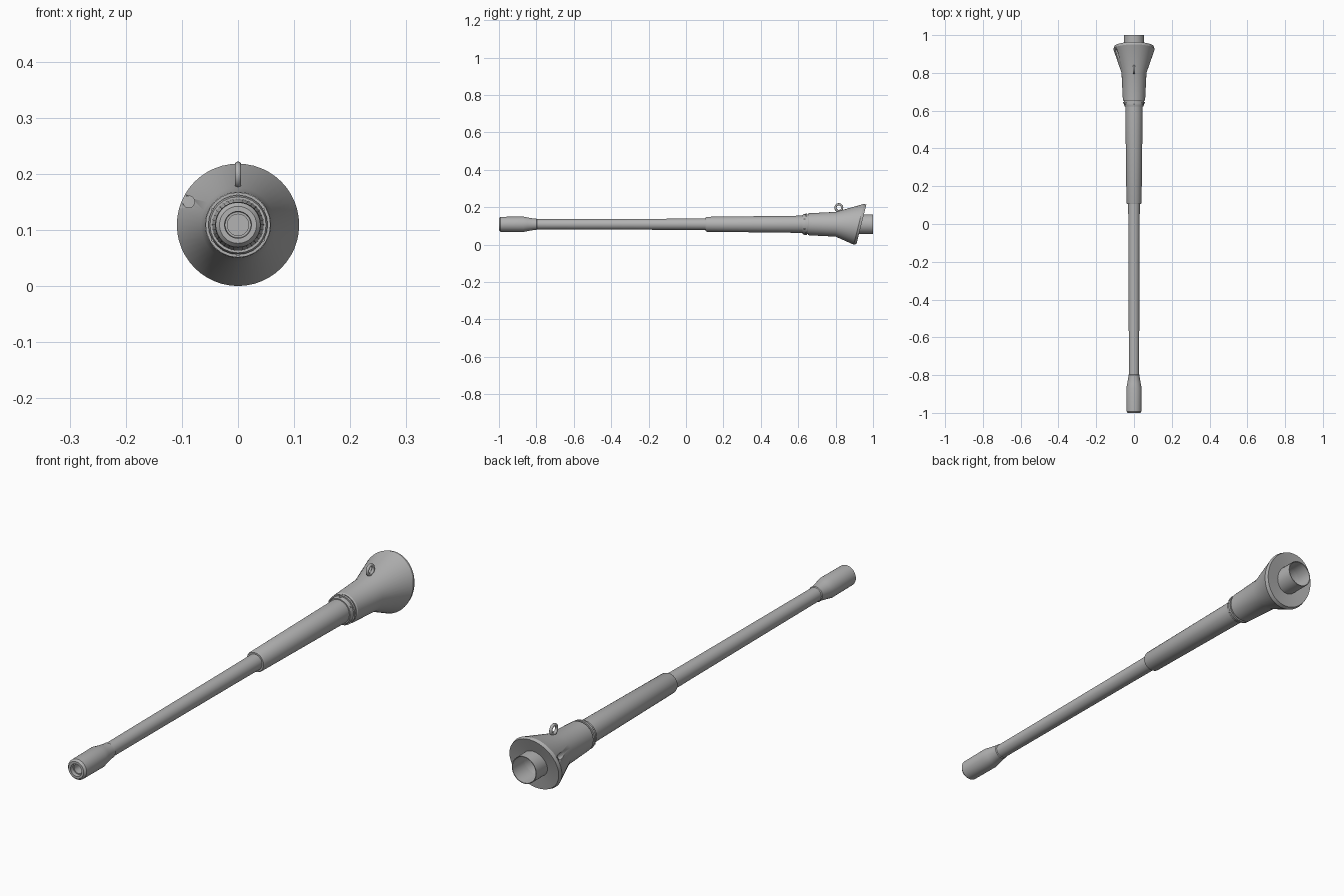
import bpy, bmesh, math
from mathutils import Vector, Matrix

if "Cube" in bpy.data.objects:
    bpy.data.objects.remove(bpy.data.objects["Cube"])

CZ = 0.109          # height of the barrel axis
TILT = 0.25         # slope of the mantlet rear face

steel = bpy.data.materials.new("steel_grey")
steel.diffuse_color = (0.45, 0.45, 0.45, 1)
steel.use_nodes = True
steel.node_tree.nodes["Principled BSDF"].inputs["Base Color"].default_value = steel.diffuse_color


def finish(name, bm, angle=30):
    bmesh.ops.recalc_face_normals(bm, faces=bm.faces)
    me = bpy.data.meshes.new(name)
    bm.to_mesh(me)
    bm.free()
    ob = bpy.data.objects.new(name, me)
    bpy.context.collection.objects.link(ob)
    me.materials.append(steel)
    bpy.ops.object.select_all(action='DESELECT')
    ob.select_set(True)
    bpy.context.view_layer.objects.active = ob
    bpy.ops.object.shade_smooth_by_angle(angle=math.radians(angle))
    return ob


def lathe(name, profile, sides, closed=False, angle=30):
    """Spin (y, radius, tilt) points around the barrel axis; ends are capped unless closed."""
    bm = bmesh.new()
    rings = []
    for p in profile:
        y, r, t = (*p, 0)[:3]
        ring = []
        for i in range(sides):
            a = 2 * math.pi * i / sides
            dz = r * math.cos(a)
            ring.append(bm.verts.new((r * math.sin(a), y + dz * TILT * t, CZ + dz)))
        rings.append(ring)
    pairs = list(zip(rings, rings[1:]))
    if closed:
        pairs.append((rings[-1], rings[0]))
    for a, b in pairs:
        for i in range(sides):
            j = (i + 1) % sides
            bm.faces.new((a[i], a[j], b[j], b[i]))
    if not closed:
        bm.faces.new(rings[0])
        bm.faces.new(rings[-1])
    return finish(name, bm, angle)


def peg(name, x, z, y0, y1, r, sides):
    """Short cylinder lying along y."""
    bm = bmesh.new()
    m = Matrix.Translation((x, (y0 + y1) / 2, z)) @ Matrix.Rotation(math.pi / 2, 4, 'X')
    bmesh.ops.create_cone(bm, cap_ends=True, segments=sides, radius1=r, radius2=r,
                          depth=y1 - y0, matrix=m)
    return finish(name, bm)


# Barrel with swollen muzzle and blind bore
lathe("barrel", [(-0.94, 0.019), (-0.985, 0.019), (-0.985, 0.023), (-1.0, 0.024),
                 (-1.0, 0.033), (-0.992, 0.040), (-0.87, 0.041), (-0.845, 0.036),
                 (-0.81, 0.030), (-0.80, 0.030), (-0.797, 0.027), (-0.36, 0.0285),
                 (0.0, 0.030), (0.12, 0.031)], 32)

# Thick sleeve over the rear half of the barrel
lathe("barrel_sleeve", [(0.105, 0.029), (0.105, 0.037), (0.112, 0.040),
                        (0.62, 0.046), (0.66, 0.046)], 32)

# Clamp collar with bolts
lathe("collar", [(0.622, 0.044), (0.622, 0.050), (0.632, 0.053), (0.638, 0.053),
                 (0.638, 0.058), (0.647, 0.058), (0.647, 0.052), (0.66, 0.052)], 24)
for i in range(6):
    a = math.pi / 3 * i
    peg("collar_bolt", 0.052 * math.sin(a), CZ + 0.052 * math.cos(a), 0.629, 0.64, 0.004, 6)

# Flared mantlet with a slanted rear face
mantlet = lathe("mantlet", [(0.652, 0.045), (0.652, 0.056), (0.657, 0.059), (0.80, 0.066),
                            (0.924, 0.109, 1), (0.938, 0.105, 1), (0.932, 0.05, 1),
                            (0.86, 0.045)], 48, closed=True, angle=25)

# Sight opening bored into the flare
cutter = peg("sight_cutter", -0.088, 0.15, 0.80, 0.925, 0.0105, 20)
cutter.hide_render = True
cutter.hide_set(True)
cut = mantlet.modifiers.new("sight_opening", 'BOOLEAN')
cut.operation = 'DIFFERENCE'
cut.solver = 'EXACT'
cut.object = cutter

# Open breech tube at the back
lathe("breech_tube", [(0.88, 0.053), (1.0, 0.053), (1.0, 0.050), (0.88, 0.050)],
      32, closed=True)
peg("breech_plug", 0, CZ, 0.87, 0.885, 0.052, 32)

# Lifting eye on top of the mantlet
bm = bmesh.new()
major, minor, nu, nv = 0.018, 0.006, 24, 10
grid = []
for i in range(nu):
    u = 2 * math.pi * i / nu
    out = Vector((0, math.cos(u), math.sin(u)))
    row = []
    for j in range(nv):
        v = 2 * math.pi * j / nv
        p = Vector((0, 0.817, 0.198)) + out * (major + minor * math.cos(v))
        p.x = minor * math.sin(v)
        row.append(bm.verts.new(p))
    grid.append(row)
for i in range(nu):
    for j in range(nv):
        k, l = (i + 1) % nu, (j + 1) % nv
        bm.faces.new((grid[i][j], grid[k][j], grid[k][l], grid[i][l]))
finish("lifting_eye", bm, 60)
